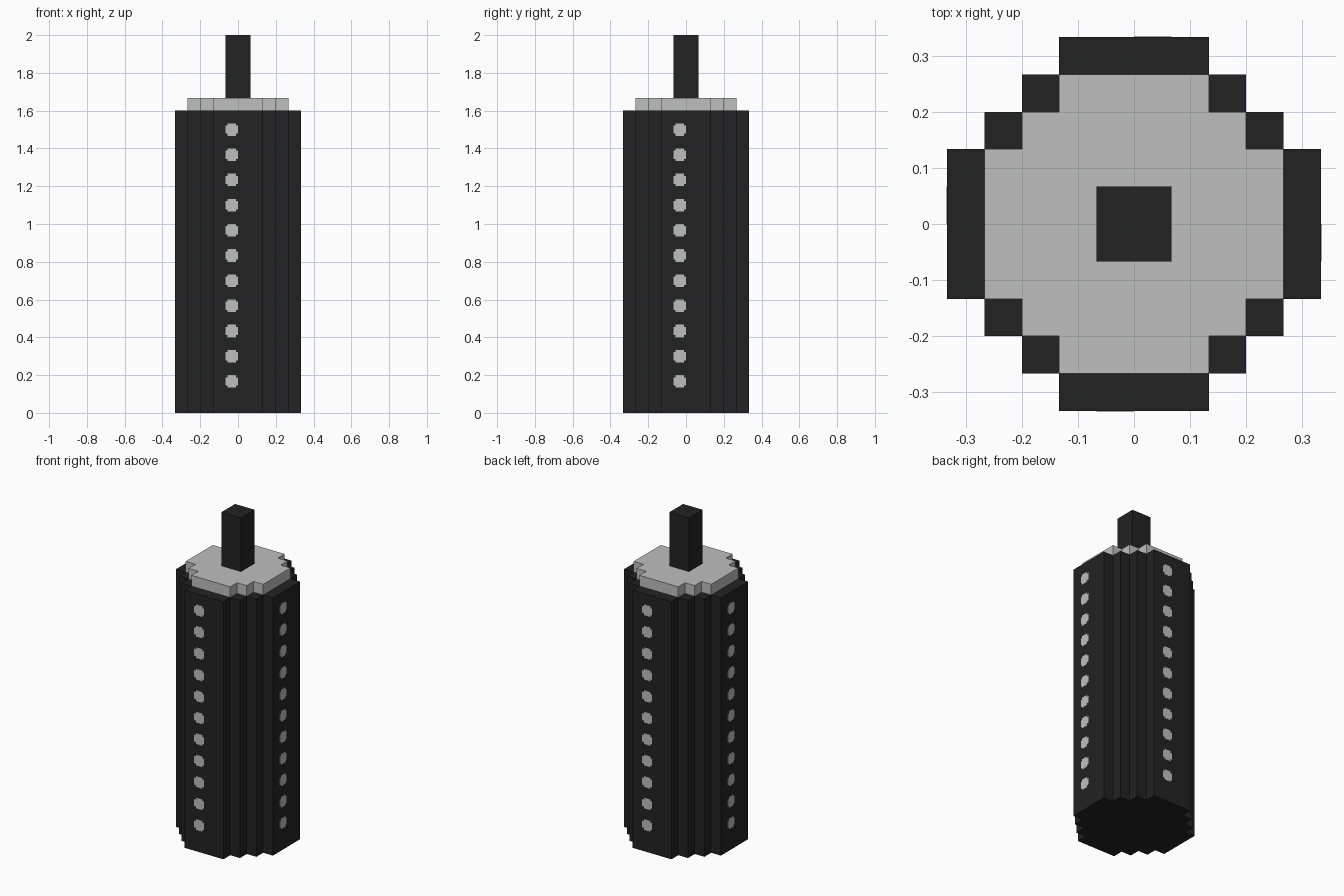
import bpy, bmesh, math
from mathutils import Matrix

U = 2 / 30  # one block unit

if "Cube" in bpy.data.objects:
    bpy.data.objects.remove(bpy.data.objects["Cube"], do_unlink=True)


def material(name, value):
    m = bpy.data.materials.new(name)
    m.use_nodes = True
    colour = (value, value, value, 1)
    m.diffuse_color = colour
    bsdf = m.node_tree.nodes["Principled BSDF"]
    bsdf.inputs["Base Color"].default_value = colour
    bsdf.inputs["Roughness"].default_value = 0.8
    return m


black = material("black", 0.016)
silver = material("silver grey", 0.52)


def stepped_outline(corner):
    """Mirror the stepped corner of one quadrant into a full outline."""
    pts = []
    for k in range(4):
        c, s = [(1, 0), (0, 1), (-1, 0), (0, -1)][k]
        pts += [(x * c - y * s, x * s + y * c) for x, y in corner]
    return pts


def add_prism(bm, outline, z0, z1, matrix=Matrix()):
    """Add a closed prism over the outline, between two heights."""
    rings = [[bm.verts.new(matrix @ Matrix.Translation((x, y, z)).translation)
              for x, y in outline] for z in (z0, z1)]
    low, high = rings
    bm.faces.new(low[::-1])
    bm.faces.new(high)
    n = len(outline)
    for i in range(n):
        j = (i + 1) % n
        bm.faces.new((low[i], low[j], high[j], high[i]))


def finish(bm, name, mat):
    bmesh.ops.recalc_face_normals(bm, faces=bm.faces)
    mesh = bpy.data.meshes.new(name)
    bm.to_mesh(mesh)
    bm.free()
    mesh.materials.append(mat)
    ob = bpy.data.objects.new(name, mesh)
    bpy.context.collection.objects.link(ob)
    return ob


def prism_object(name, corner, z0, z1, mat):
    bm = bmesh.new()
    outline = [(x * U, y * U) for x, y in stepped_outline(corner)]
    add_prism(bm, outline, z0 * U, z1 * U)
    return finish(bm, name, mat)


# Stepped round body, lid and square stem
prism_object("body", [(5, -2), (5, 2), (4, 2), (4, 3), (3, 3), (3, 4), (2, 4)],
             0, 24, black)
prism_object("lid", [(4, -2), (4, 2), (3, 2), (3, 3), (2, 3)], 23.9, 25, silver)
prism_object("stem", [(1, 1)], 24.9, 30, black)

# A column of round studs on each side, just left of the middle line
a, b = 0.5 * U, 0.33 * U
dot = stepped_outline([(a, -b), (a, b), (b, b)])
for k, side in enumerate(("front", "right", "back", "left")):
    bm = bmesh.new()
    turn = Matrix.Rotation(k * math.pi / 2, 4, 'Z')
    upright = Matrix.Rotation(math.pi / 2, 4, 'X')
    for i in range(11):
        place = Matrix.Translation((-0.5 * U, -5 * U, (2.5 + 2 * i) * U))
        add_prism(bm, dot, -0.002, 0.001, turn @ place @ upright)
    finish(bm, "dots_" + ("left" if side == "right" else
                          "right" if side == "left" else side), silver)
